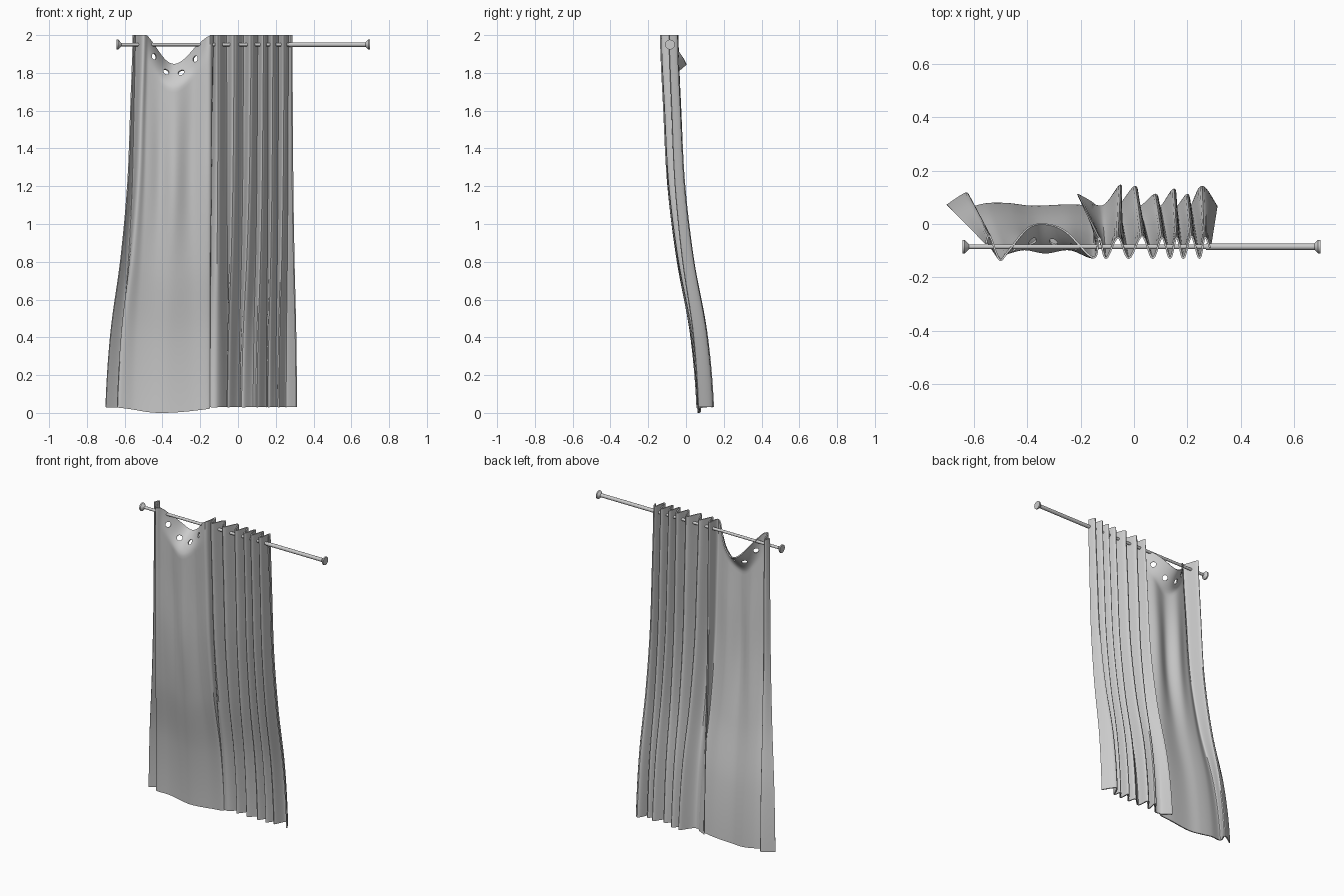
import bpy, bmesh, math
from mathutils import Vector

if "Cube" in bpy.data.objects:
    bpy.data.objects.remove(bpy.data.objects["Cube"], do_unlink=True)

grey = bpy.data.materials.new("plain_grey")
grey.use_nodes = True
colour = (0.6, 0.6, 0.6, 1)
grey.diffuse_color = colour
grey.node_tree.nodes["Principled BSDF"].inputs["Base Color"].default_value = colour

ROD_Y, ROD_Z = -0.085, 1.95

# Fold points along the cloth: top x, top y, bottom x, bottom y
FOLDS = [
    (-.555, -.075, -.70, .07), (-.54, -.045, -.625, .115), (-.505, -.132, -.635, .06),
    (-.475, -.115, -.55, .075), (-.41, -.10, -.47, .075), (-.33, -.11, -.38, .065),
    (-.24, -.10, -.25, .07), (-.15, -.128, -.15, .07), (-.13, -.05, -.21, .11),
    (-.105, -.128, -.12, .065), (-.06, -.05, -.05, .145), (-.02, -.128, -.055, .07),
    (.03, -.045, .005, .14), (.07, -.128, .02, .065), (.105, -.05, .08, .11),
    (.135, -.128, .10, .065), (.16, -.05, .15, .13), (.185, -.128, .16, .065),
    (.215, -.045, .20, .11), (.245, -.128, .215, .07), (.265, -.05, .255, .14),
    (.285, -.09, .31, .065)]
# How far the cloth has drifted to its hem, from hem to top
DRIFT = [(1,), (.82,), (.45,), (.2,), (.09,), (0,)]


def spline(points, u):
    """Smooth curve through evenly spaced points."""
    last = len(points) - 1
    i = max(0, min(int(u), last - 1))
    f = u - i
    a, b, c, d = (points[max(0, min(k, last))] for k in range(i - 1, i + 3))
    return [q + f * (r - p + f * (2 * p - 5 * q + 4 * r - s + f * (3 * (q - r) + s - p))) / 2
            for p, q, r, s in zip(a, b, c, d)]


def bump(v, lo, hi):
    return math.sin(math.pi * (v - lo) / (hi - lo)) ** 2 if lo < v < hi else 0


def cloth_point(u, t):
    """Point on the cloth, u along the folds and t from hem to top."""
    tx, ty, bx, by = spline(FOLDS, u)
    k = spline(DRIFT, t * (len(DRIFT) - 1))[0]
    sag = bump(u, 2.6, 7.2)
    hem = 0.03 - 0.03 * bump(u, 1.5, 8)
    z = hem + (2 - 0.155 * sag - hem) * t
    flop = max(0, (t - 0.93) / 0.07) ** 1.5
    crease = math.cos((u - 5) * math.pi) * bump(t, 0.35, 1) * sag
    return Vector((tx + (bx - tx) * k,
                   ty + (by - ty) * k + 0.11 * sag * flop - 0.012 * crease, z))


def make_object(name, bm):
    mesh = bpy.data.meshes.new(name)
    bmesh.ops.recalc_face_normals(bm, faces=bm.faces)
    bm.to_mesh(mesh)
    bm.free()
    obj = bpy.data.objects.new(name, mesh)
    bpy.context.collection.objects.link(obj)
    mesh.materials.append(grey)
    return obj


def activate(obj):
    bpy.ops.object.select_all(action='DESELECT')
    obj.select_set(True)
    bpy.context.view_layer.objects.active = obj


# Curtain cloth
STEPS, ROWS = 8, 64
columns = (len(FOLDS) - 1) * STEPS
bm = bmesh.new()
grid = [[bm.verts.new(cloth_point(c / STEPS, 1 - (1 - r / ROWS) ** 1.5))
         for c in range(columns + 1)] for r in range(ROWS + 1)]
for low, high in zip(grid, grid[1:]):
    for c in range(columns):
        bm.faces.new((low[c], low[c + 1], high[c + 1], high[c]))
curtain = make_object("curtain_cloth", bm)
activate(curtain)
solid = curtain.modifiers.new("thickness", 'SOLIDIFY')
solid.thickness = 0.007
solid.offset = 0
bpy.ops.object.modifier_apply(modifier=solid.name)


# Eyelet holes in the drooping part and around the rod
def cut(centre, axis, radius, length):
    bm = bmesh.new()
    bmesh.ops.create_cone(bm, cap_ends=True, segments=20, radius1=radius,
                          radius2=radius, depth=length)
    turn = axis.to_track_quat('Z', 'Y')
    for v in bm.verts:
        v.co = turn @ v.co + centre
    cutter = make_object("eyelet_cutter", bm)
    cutter.hide_render = True
    activate(curtain)
    mod = curtain.modifiers.new("eyelet", 'BOOLEAN')
    mod.operation = 'DIFFERENCE'
    mod.solver = 'EXACT'
    mod.object = cutter
    bpy.ops.object.modifier_apply(modifier=mod.name)
    bpy.data.objects.remove(cutter, do_unlink=True)


for u in (3.5, 4.38, 5.35, 6.17):
    t, e = 0.968, 0.004
    side = cloth_point(u + e, t) - cloth_point(u - e, t)
    rise = cloth_point(u, t + e) - cloth_point(u, t - e)
    cut(cloth_point(u, t), side.cross(rise).normalized(), 0.017, 0.06)
for lo, hi in ((-.57, -.485), (-.15, .3)):
    cut(Vector(((lo + hi) / 2, ROD_Y, ROD_Z)), Vector((1, 0, 0)), 0.022, hi - lo)
activate(curtain)
bpy.ops.object.shade_smooth_by_angle(angle=math.radians(40))

# Telescopic rod with flared ends, turned around its axis
PROFILE = [(-.642, 0), (-.642, .026), (-.634, .026), (-.618, .009), (.27, .009),
           (.27, .012), (.676, .012), (.69, .026), (.698, .026), (.698, 0)]
bm = bmesh.new()
verts = [bm.verts.new((x, ROD_Y, ROD_Z + r)) for x, r in PROFILE]
edges = [bm.edges.new(pair) for pair in zip(verts, verts[1:])]
bmesh.ops.spin(bm, geom=verts + edges, cent=(0, ROD_Y, ROD_Z), axis=(1, 0, 0),
               angle=math.tau, steps=24, use_merge=True)
bmesh.ops.remove_doubles(bm, verts=bm.verts, dist=1e-5)
rod = make_object("curtain_rod", bm)
activate(rod)
bpy.ops.object.shade_smooth_by_angle(angle=math.radians(35))
